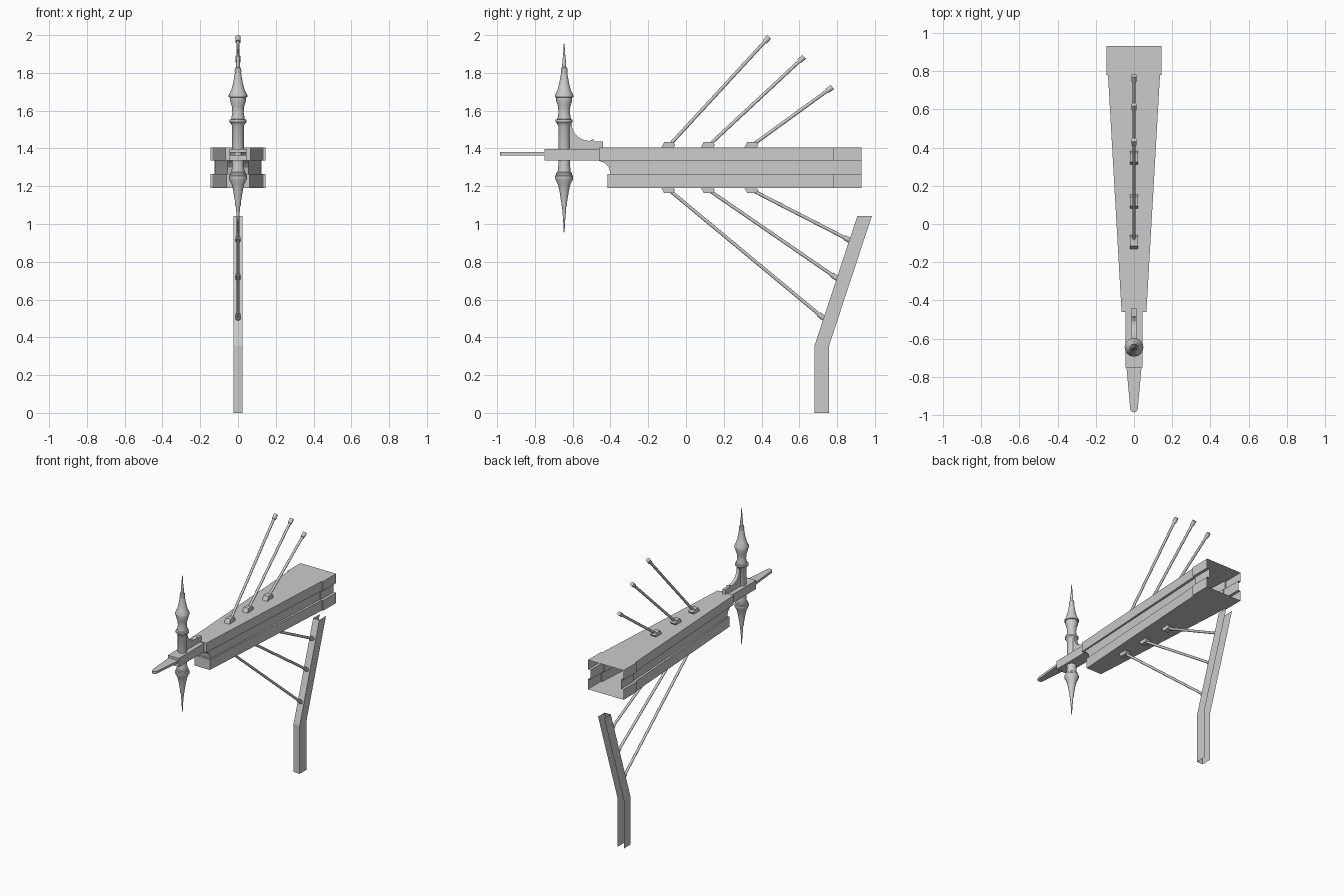
import bpy, math
from mathutils import Vector

if "Cube" in bpy.data.objects:
    bpy.data.objects.remove(bpy.data.objects["Cube"])


def mesh_object(name, verts, faces, smooth=False):
    me = bpy.data.meshes.new(name)
    me.from_pydata(verts, [], faces)
    ob = bpy.data.objects.new(name, me)
    bpy.context.collection.objects.link(ob)
    bpy.context.view_layer.objects.active = ob
    ob.select_set(True)
    bpy.ops.object.mode_set(mode='EDIT')
    bpy.ops.mesh.select_all(action='SELECT')
    bpy.ops.mesh.normals_make_consistent(inside=False)
    bpy.ops.object.mode_set(mode='OBJECT')
    if smooth:
        bpy.ops.object.shade_smooth_by_angle(angle=math.radians(35))
    ob.select_set(False)
    return ob


def slab(name, pts, lo, hi, axis):
    # extrude a closed outline along x (outline is y,z) or z (outline is x,y)
    n = len(pts)
    verts = [((t, *p) if axis == 'x' else (*p, t)) for t in (lo, hi) for p in pts]
    faces = [tuple(range(n))[::-1], tuple(range(n, 2 * n))]
    faces += [(i, (i + 1) % n, (i + 1) % n + n, i + n) for i in range(n)]
    return mesh_object(name, verts, faces)


def lathe(name, rings, sides):
    # rings are (centre, axis_u, axis_v, radius)
    verts, faces = [], []
    for c, u, v, r in rings:
        for k in range(sides):
            a = 2 * math.pi * k / sides
            verts.append(c + (u * math.cos(a) + v * math.sin(a)) * r)
    for i in range(len(rings) - 1):
        for k in range(sides):
            a, b = i * sides + k, i * sides + (k + 1) % sides
            faces.append((a, b, b + sides, a + sides))
    m = len(verts)
    faces += [tuple(range(sides))[::-1], tuple(range(m - sides, m))]
    return mesh_object(name, verts, faces, True)


def rod(name, start, end):
    # thin rod with a thicker sleeve at the far end
    p, q = Vector((0, *start)), Vector((0, *end))
    d = (q - p).normalized()
    u = Vector((1, 0, 0))
    v = d.cross(u)
    s = q - d * 0.035
    lathe(name, [(p, u, v, .009), (s, u, v, .009), (s, u, v, .014), (q, u, v, .014)], 12)


# hollow tapered beam, open at the back: (z, front y, front width, taper end width, back width)
levels = [(1.19, -.415, .062, .136, .145), (1.265, -.415, .062, .136, .145),
          (1.265, -.40, .055, .118, .125), (1.30, -.408, .055, .118, .125),
          (1.322, -.428, .055, .118, .125), (1.335, -.46, .055, .118, .125),
          (1.335, -.46, .065, .136, .145), (1.405, -.46, .065, .136, .145)]
verts, faces = [], []
for z, yf, w0, w1, w2 in levels:
    for y, w in ((yf, w0), (.78, w1), (.78, w2), (.93, w2)):
        verts += [(w, y, z), (-w, y, z)]
L = len(levels)
for i in range(L - 1):
    a, b = i * 8, i * 8 + 8
    faces.append((a, a + 1, b + 1, b))
    for j in range(3):
        for s in (0, 1):
            faces.append((a + 2 * j + s, a + 2 * j + 2 + s, b + 2 * j + 2 + s, b + 2 * j + s))
for a in (0, (L - 1) * 8):
    for j in range(3):
        faces.append((a + 2 * j, a + 2 * j + 2, a + 2 * j + 3, a + 2 * j + 1))
mesh_object("main_beam", verts, faces)

# front arm and its rounded tongue
slab("front_arm", [(-.75, 1.335), (-.45, 1.335), (-.45, 1.398), (-.75, 1.398)], -.045, .045, 'x')
tip = [(.02 * math.cos(a), -.965 - .02 * math.sin(a))
       for a in [math.pi * k / 8 for k in range(9)]]
slab("tongue", [(.04, -.74)] + tip + [(-.04, -.74)], 1.363, 1.38, 'z')

# turned finial through the arm
profile = [(.955, .002), (1.03, .006), (1.05, .008), (1.09, .011), (1.10, .015), (1.115, .015),
           (1.13, .018), (1.17, .024), (1.21, .033), (1.235, .046), (1.245, .048),
           (1.255, .048), (1.26, .042), (1.27, .042), (1.275, .035), (1.31, .031), (1.335, .031),
           (1.52, .031), (1.535, .040), (1.54, .045), (1.552, .045), (1.555, .036),
           (1.59, .030), (1.625, .033), (1.65, .042), (1.67, .042), (1.672, .049),
           (1.682, .049), (1.71, .035), (1.75, .025), (1.79, .018), (1.805, .016),
           (1.81, .018), (1.825, .016), (1.83, .011), (1.87, .009), (1.89, .006), (1.955, .002)]
X, Y = Vector((1, 0, 0)), Vector((0, 1, 0))
lathe("finial", [(Vector((0, -.645, z)), X, Y, r) for z, r in profile], 24)

# curved brace behind the finial
arc = [(-.51 - .095 * math.cos(a), 1.53 - .09 * math.sin(a))
       for a in [math.pi / 2 * k / 8 for k in range(9)]]
slab("brace", [(-.625, 1.39), (-.625, 1.53)] + arc + [(-.49, 1.45), (-.485, 1.437), (-.44, 1.437),
     (-.44, 1.39)], -.012, .012, 'x')

# stays with their anchor blocks above and below the beam
stays = [(-.09, (.44, 1.99), (.73, .50)), (.12, (.625, 1.885), (.80, .712)),
         (.35, (.775, 1.725), (.87, .912))]
for i, (y, up, down) in enumerate(stays):
    for tag, z, h, end in (("upper", 1.405, .03, up), ("lower", 1.19, -.027, down)):
        slab(f"{tag}_anchor_{i}", [(y - .04, z), (y + .025, z), (y + .033, z + h * .4),
             (y + .022, z + h), (y - .025, z + h)], -.02, .02, 'x')
        rod(f"{tag}_stay_{i}", (y + .005, z + h * .5), end)

# bent post: channel open at the back, top and bottom
path = [(.68, .757, 0), (.68, .757, .355), (.907, .984, 1.042)]
verts, faces = [], []
for yf, yb, z in path:
    verts += [(-.025, yb, z), (-.025, yf, z), (.025, yf, z), (.025, yb, z)]
for i in range(2):
    for k in range(3):
        a = i * 4 + k
        faces.append((a, a + 1, a + 5, a + 4))
mesh_object("post", verts, faces)
